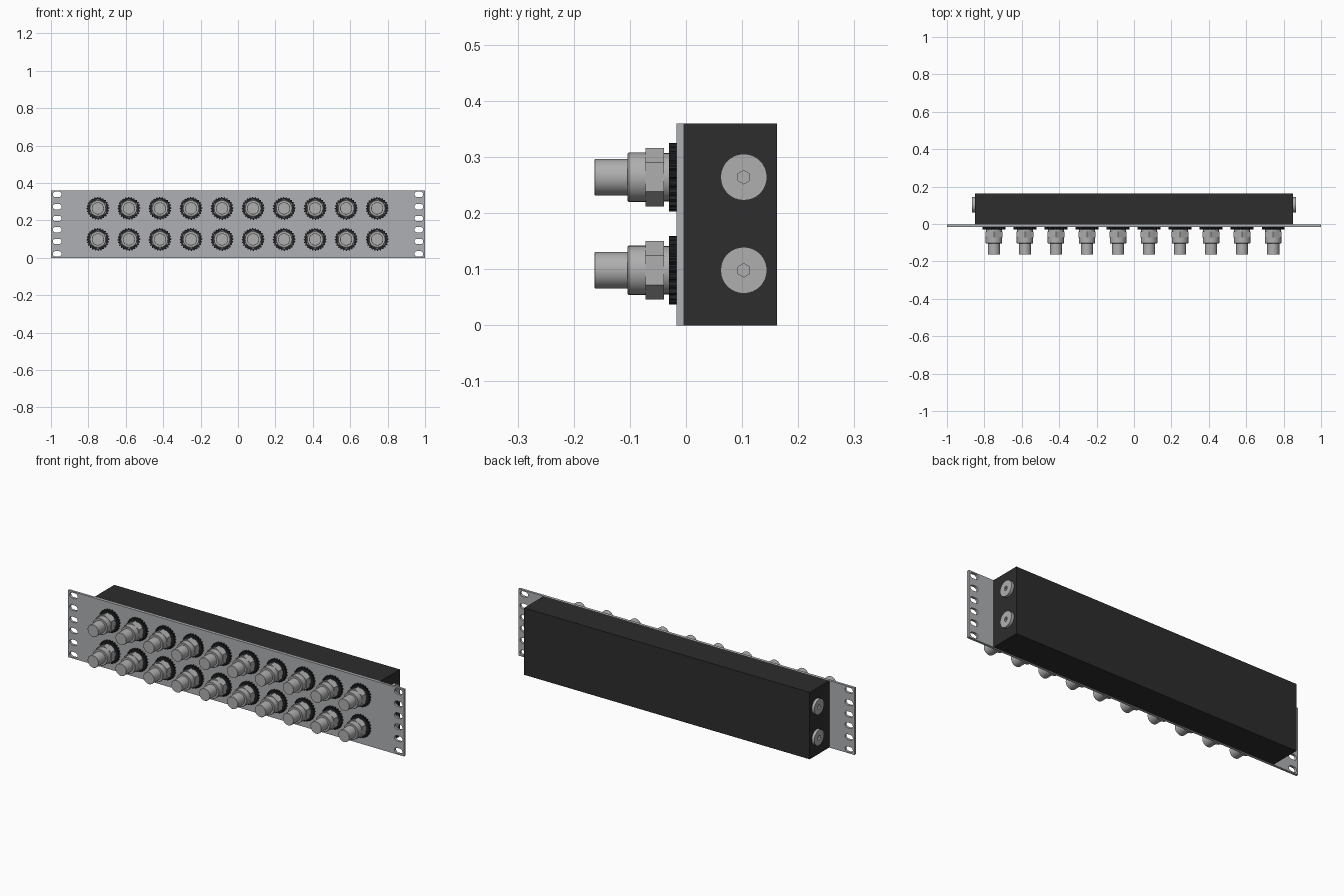
import bpy, bmesh
from math import pi, sin, cos, radians
from mathutils import Matrix

if "Cube" in bpy.data.objects:
    bpy.data.objects.remove(bpy.data.objects["Cube"], do_unlink=True)


def material(name, r, g, b, rough=0.5):
    m = bpy.data.materials.new(name)
    m.use_nodes = True
    m.diffuse_color = (r, g, b, 1)
    bsdf = m.node_tree.nodes["Principled BSDF"]
    bsdf.inputs["Base Color"].default_value = (r, g, b, 1)
    bsdf.inputs["Roughness"].default_value = rough
    return m


PANEL = material("panel grey", 0.43, 0.435, 0.455)
METAL = material("connector metal", 0.43, 0.43, 0.435)
BLACK = material("box black", 0.026, 0.026, 0.026)
RUBBER = material("washer black", 0.015, 0.016, 0.017)


def place(name, mesh, loc=(0, 0, 0), rot=(0, 0, 0)):
    ob = bpy.data.objects.new(name, mesh)
    ob.location, ob.rotation_euler = loc, rot
    bpy.context.collection.objects.link(ob)
    return ob


def finish(bm, name, mat):
    bmesh.ops.remove_doubles(bm, verts=bm.verts, dist=1e-5)
    bmesh.ops.recalc_face_normals(bm, faces=bm.faces)
    mesh = bpy.data.meshes.new(name)
    bm.to_mesh(mesh)
    bm.free()
    mesh.materials.clear()
    mesh.materials.append(mat)
    mesh.shade_smooth()
    mesh.set_sharp_from_angle(angle=radians(30))
    return mesh


def ring(r, n, turn=0.0, tooth=0.0):
    """Regular outline; tooth pulls every second pair of points inwards."""
    return [((r - tooth * (i // 2 % 2)) * cos(turn + 2 * pi * i / n),
             (r - tooth * (i // 2 % 2)) * sin(turn + 2 * pi * i / n)) for i in range(n)]


def flat_shape(name, loops, z0, z1, mat):
    """Outline with holes, filled and extruded from z0 to z1."""
    cu = bpy.data.curves.new(name, 'CURVE')
    cu.dimensions, cu.fill_mode, cu.extrude = '2D', 'BOTH', (z1 - z0) / 2
    for pts in loops:
        s = cu.splines.new('POLY')
        s.points.add(len(pts) - 1)
        for p, (x, y) in zip(s.points, pts):
            p.co = (x, y, 0, 1)
        s.use_cyclic_u = True
    ob = bpy.data.objects.new(name, cu)
    bpy.context.collection.objects.link(ob)
    bpy.context.view_layer.update()
    tmp = bpy.data.meshes.new_from_object(ob)
    bpy.data.objects.remove(ob)
    bpy.data.curves.remove(cu)
    bm = bmesh.new()
    bm.from_mesh(tmp)
    bpy.data.meshes.remove(tmp)
    bmesh.ops.translate(bm, verts=bm.verts, vec=(0, 0, (z0 + z1) / 2))
    return finish(bm, name, mat)


def lathe(name, profile, mat, n=32):
    """Solid of revolution about z from (radius, z) points."""
    bm = bmesh.new()
    rows = [[bm.verts.new((x, y, z)) for x, y in ring(r, n)] for r, z in profile]
    for a, b in zip(rows, rows[1:]):
        for i in range(n):
            j = (i + 1) % n
            bm.faces.new((a[i], a[j], b[j], b[i]))
    bm.faces.new(rows[0])
    bm.faces.new(rows[-1])
    return finish(bm, name, mat)


# Enclosure
H = 0.36
bm = bmesh.new()
bmesh.ops.create_cube(bm, size=1, matrix=Matrix.Translation((0, 0.079, H / 2))
                      @ Matrix.Diagonal((1.7, 0.166, H, 1)))
place("enclosure", finish(bm, "enclosure", BLACK))


# Front panel with rounded mounting slots at both ends
def slot(cx, cy, half=0.009, r=0.0145, n=8):
    pts = []
    for side in (0, 1):
        for i in range(n + 1):
            a = -pi / 2 + pi * side + pi * i / n
            pts.append((cx + (half, -half)[side] + r * cos(a), cy + r * sin(a)))
    return pts


slots = [slot(side * 0.967, H / 2 + s * dz)
         for side in (-1, 1) for s in (-1, 1) for dz in (0.03, 0.093, 0.159)]
outline = [(-1, 0), (1, 0), (1, H), (-1, H)]
FRONT = (pi / 2, 0, 0)          # local z points to the front
place("front_panel", flat_shape("front_panel", [outline] + slots, 0.004, 0.017, PANEL), rot=FRONT)

# Cable connectors: toothed washer, neck, hex nut, collar and barrel
parts = {
    "washer": flat_shape("washer", [ring(0.061, 96, 0, 0.006)], 0.017, 0.030, RUBBER),
    "neck": lathe("neck", [(0.043, 0.028), (0.043, 0.041)], METAL),
    "hex_nut": flat_shape("hex_nut", [ring(0.052, 6, pi / 6)], 0.039, 0.072, METAL),
    "collar": lathe("collar", [(0.044, 0.070), (0.044, 0.102), (0.042, 0.104)], METAL),
    "barrel": lathe("barrel", [(0.0325, 0.102), (0.0325, 0.162), (0.0315, 0.163)], METAL),
}
ROWS = (0.098, 0.264)
for row, z in enumerate(ROWS):
    for col in range(10):
        for part, mesh in parts.items():
            place(f"connector_{part}_{row + 1}_{col + 1}", mesh,
                  (-0.749 + 0.1659 * col, 0, z), FRONT)

# Blanking plugs with hex sockets on both ends of the enclosure
plug = flat_shape("plug", [ring(0.0415, 32), ring(0.012, 6)], 0, 0.015, METAL)
floor = flat_shape("plug_socket_floor", [ring(0.0125, 6)], 0, 0.003, METAL)
for side, label in ((1, "left"), (-1, "right")):
    for row, z in enumerate(ROWS):
        for part, mesh in (("plug", plug), ("plug_socket", floor)):
            place(f"{label}_{part}_{row + 1}", mesh,
                  (side * 0.85, 0.103, z), (0, side * pi / 2, pi / 2 * 0))
